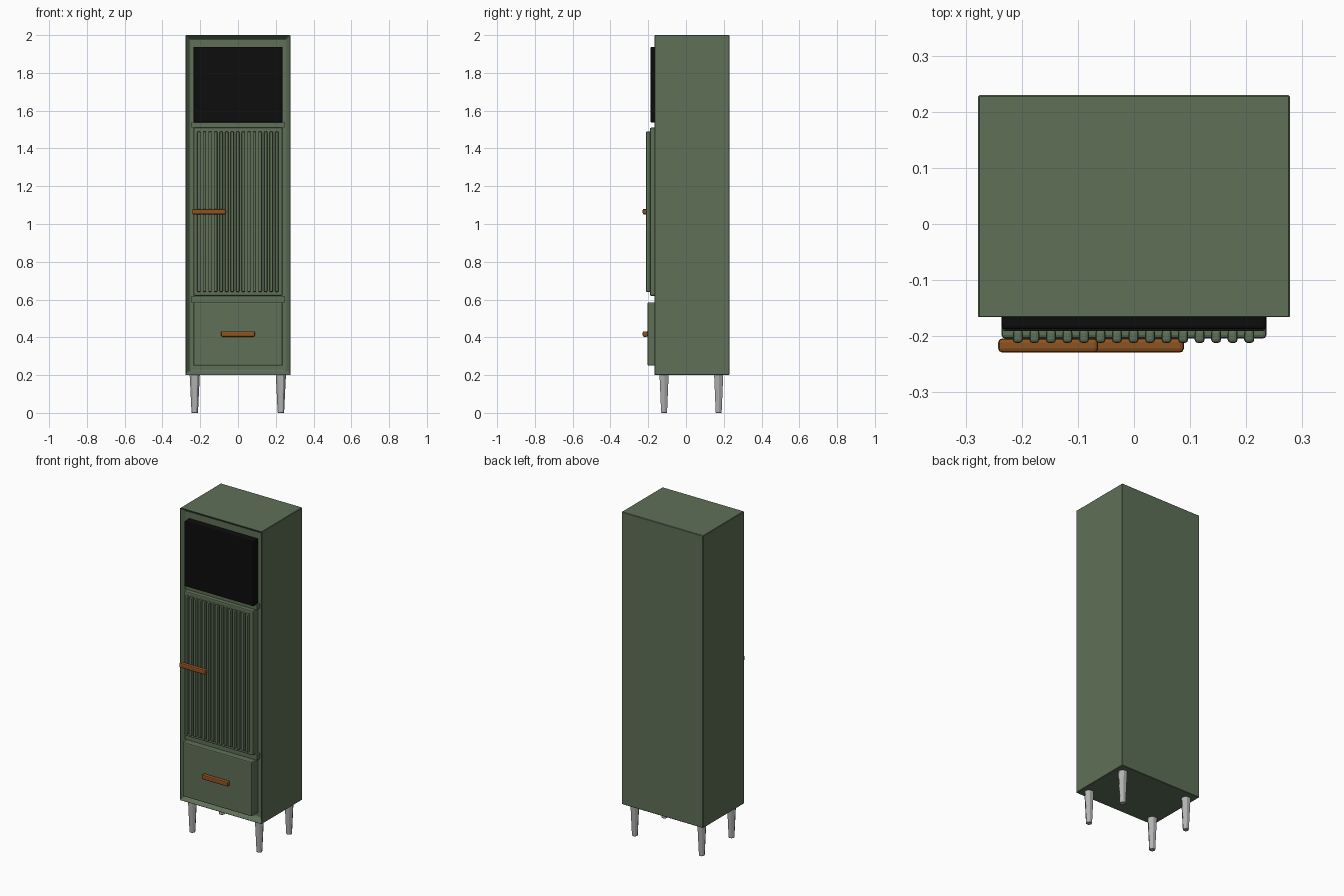
import bpy, bmesh, math
from mathutils import Matrix

if "Cube" in bpy.data.objects:
    bpy.data.objects.remove(bpy.data.objects["Cube"])


def material(name, rgb):
    m = bpy.data.materials.new(name)
    m.diffuse_color = (*rgb, 1)
    m.use_nodes = True
    m.node_tree.nodes["Principled BSDF"].inputs["Base Color"].default_value = m.diffuse_color
    return m


GREEN = material("sage green", (0.112, 0.162, 0.095))
BLACK = material("black", (0.004, 0.004, 0.004))
WOOD = material("warm wood", (0.27, 0.085, 0.013))
GREY = material("light grey", (0.45, 0.45, 0.45))


def finish(bm, name, mat, bevel=0.0, segments=2):
    me = bpy.data.meshes.new(name)
    bm.to_mesh(me)
    bm.free()
    ob = bpy.data.objects.new(name, me)
    bpy.context.collection.objects.link(ob)
    me.materials.append(mat)
    if bevel:
        mod = ob.modifiers.new("soft edges", 'BEVEL')
        mod.width, mod.segments = bevel, segments
    return ob


def box_mesh(x, y, z):
    bm = bmesh.new()
    bmesh.ops.create_cube(bm, size=1)
    for v in bm.verts:
        v.co = [(r[0] + r[1]) / 2 + c * (r[1] - r[0]) for r, c in zip((x, y, z), v.co)]
    return bm


def box(name, mat, x, y, z, bevel=0.0, segments=2):
    return finish(box_mesh(x, y, z), name, mat, bevel, segments)


# Cabinet body with a recessed front opening
bm = box_mesh((-0.278, 0.278), (-0.168, 0.23), (0.2, 2.0))
bm.normal_update()
front = min(bm.faces, key=lambda f: f.normal.y)
bmesh.ops.inset_region(bm, faces=[front], thickness=0.034)
bmesh.ops.translate(bm, verts=front.verts, vec=(0, 0.03, 0))
finish(bm, "cabinet_body", GREEN, 0.003, 1)

# Rails dividing the opening
box("upper_rail", GREEN, (-0.245, 0.245), (-0.166, -0.137), (1.51, 1.54))
box("lower_rail", GREEN, (-0.245, 0.245), (-0.166, -0.137), (0.585, 0.62))

# Front panels
box("glass_panel", BLACK, (-0.236, 0.236), (-0.188, -0.137), (1.537, 1.938), 0.006)
box("slatted_door", GREEN, (-0.236, 0.236), (-0.191, -0.137), (0.62, 1.51), 0.006)
box("drawer_front", GREEN, (-0.236, 0.236), (-0.204, -0.137), (0.25, 0.585), 0.006)

# Vertical slats on the door
for i in range(15):
    cx = -0.207 + i * 0.02945
    box(f"slat_{i + 1}", GREEN, (cx - 0.009, cx + 0.009), (-0.212, -0.188), (0.64, 1.49), 0.006)

# Wooden handles
box("door_handle", WOOD, (-0.242, -0.064), (-0.229, -0.204), (1.05, 1.08), 0.007)
box("drawer_handle", WOOD, (-0.09, 0.089), (-0.229, -0.203), (0.403, 0.432), 0.007)

# Tapered hexagonal legs
for side, x in (("left", -0.229), ("right", 0.227)):
    for end, y in (("front", -0.116), ("back", 0.173)):
        bm = bmesh.new()
        bmesh.ops.create_cone(bm, cap_ends=True, segments=6, radius1=0.018, radius2=0.028,
                              depth=0.205, matrix=Matrix.Translation((x, y, 0.1025))
                              @ Matrix.Rotation(math.radians(30), 4, 'Z'))
        # Turn so corners point sideways
        xs = max(v.co.x - x for v in bm.verts)
        if xs < 0.0275:
            bmesh.ops.rotate(bm, verts=bm.verts, cent=(x, y, 0),
                             matrix=Matrix.Rotation(math.radians(30), 3, 'Z'))
        finish(bm, f"{end}_{side}_leg", GREY, 0.002, 1)
